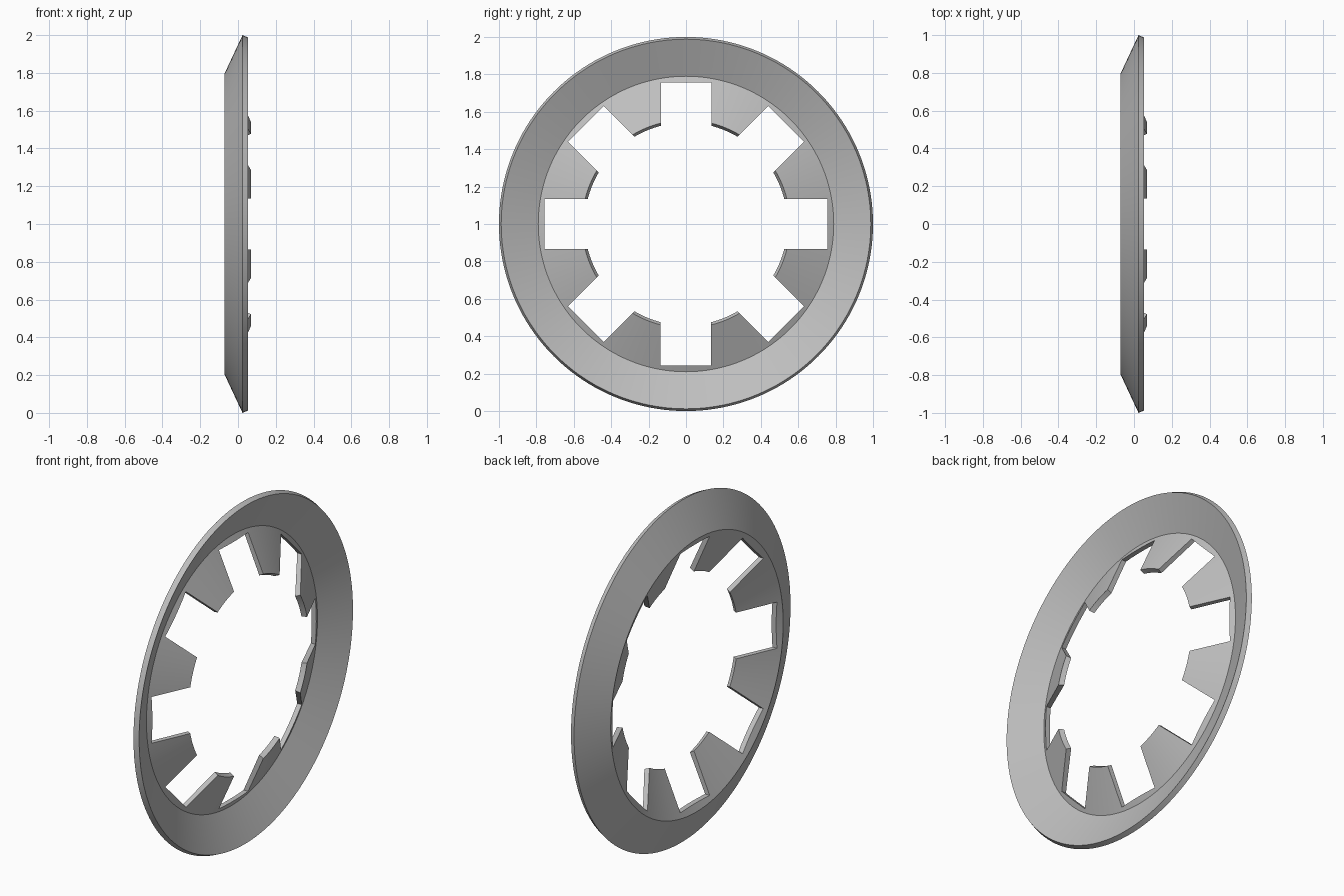
import bpy
import math
from mathutils import Matrix

cube = bpy.data.objects.get("Cube")
if cube:
    bpy.data.objects.remove(cube, do_unlink=True)

SEGMENTS = 160
NOTCHES = 8
NOTCH_WIDTH = 0.27
NOTCH_REACH = 0.757

steel = bpy.data.materials.new("grey_steel")
steel.use_nodes = True
colour = (0.52, 0.52, 0.52, 1)
steel.diffuse_color = colour
steel.node_tree.nodes["Principled BSDF"].inputs["Base Color"].default_value = colour

# Folded sheet profile as (x, radius): back of rim, rim edge, dish, tooth front, tooth tip, tooth back
profile = [(-0.071, 0.797), (0.024, 1.0), (0.052, 0.988),
           (-0.039, 0.79), (0.069, 0.556), (0.043, 0.542)]


def lathe(name, points, segments):
    """Revolve a closed profile around the x axis."""
    n = len(points)
    verts = []
    for s in range(segments):
        a = math.tau * s / segments
        verts += [(x, r * math.cos(a), r * math.sin(a)) for x, r in points]
    faces = []
    for s in range(segments):
        t = (s + 1) % segments
        for i in range(n):
            j = (i + 1) % n
            faces.append((s * n + i, s * n + j, t * n + j, t * n + i))
    mesh = bpy.data.meshes.new(name)
    mesh.from_pydata(verts, [], faces)
    obj = bpy.data.objects.new(name, mesh)
    bpy.context.collection.objects.link(obj)
    return obj


ring = lathe("toothed_retaining_ring", profile, SEGMENTS)
ring.data.materials.append(steel)
bpy.ops.object.select_all(action="DESELECT")
bpy.context.view_layer.objects.active = ring
ring.select_set(True)
bpy.ops.object.mode_set(mode="EDIT")
bpy.ops.mesh.select_all(action="SELECT")
bpy.ops.mesh.normals_make_consistent(inside=False)
bpy.ops.object.mode_set(mode="OBJECT")

# Square notches between the teeth, each bar cutting two opposite ones
for k in range(NOTCHES // 2):
    bpy.ops.mesh.primitive_cube_add(size=1)
    bar = bpy.context.object
    bar.name = "notch_cutter"
    bar.hide_render = True
    turn = Matrix.Rotation(math.tau * k / NOTCHES, 4, "X")
    bar.data.transform(turn @ Matrix.Diagonal((1, 2 * NOTCH_REACH, NOTCH_WIDTH, 1)))
    cut = ring.modifiers.new("notch", "BOOLEAN")
    cut.operation = "DIFFERENCE"
    cut.solver = "EXACT"
    cut.object = bar
    bpy.context.view_layer.objects.active = ring
    bpy.ops.object.modifier_apply(modifier=cut.name)
    bpy.data.objects.remove(bar, do_unlink=True)

# Stand the ring on the ground with smooth cones and crisp folds
ring.location.z = 1
bpy.ops.object.select_all(action="DESELECT")
ring.select_set(True)
bpy.context.view_layer.objects.active = ring
bpy.ops.object.shade_smooth_by_angle(angle=math.radians(30))
